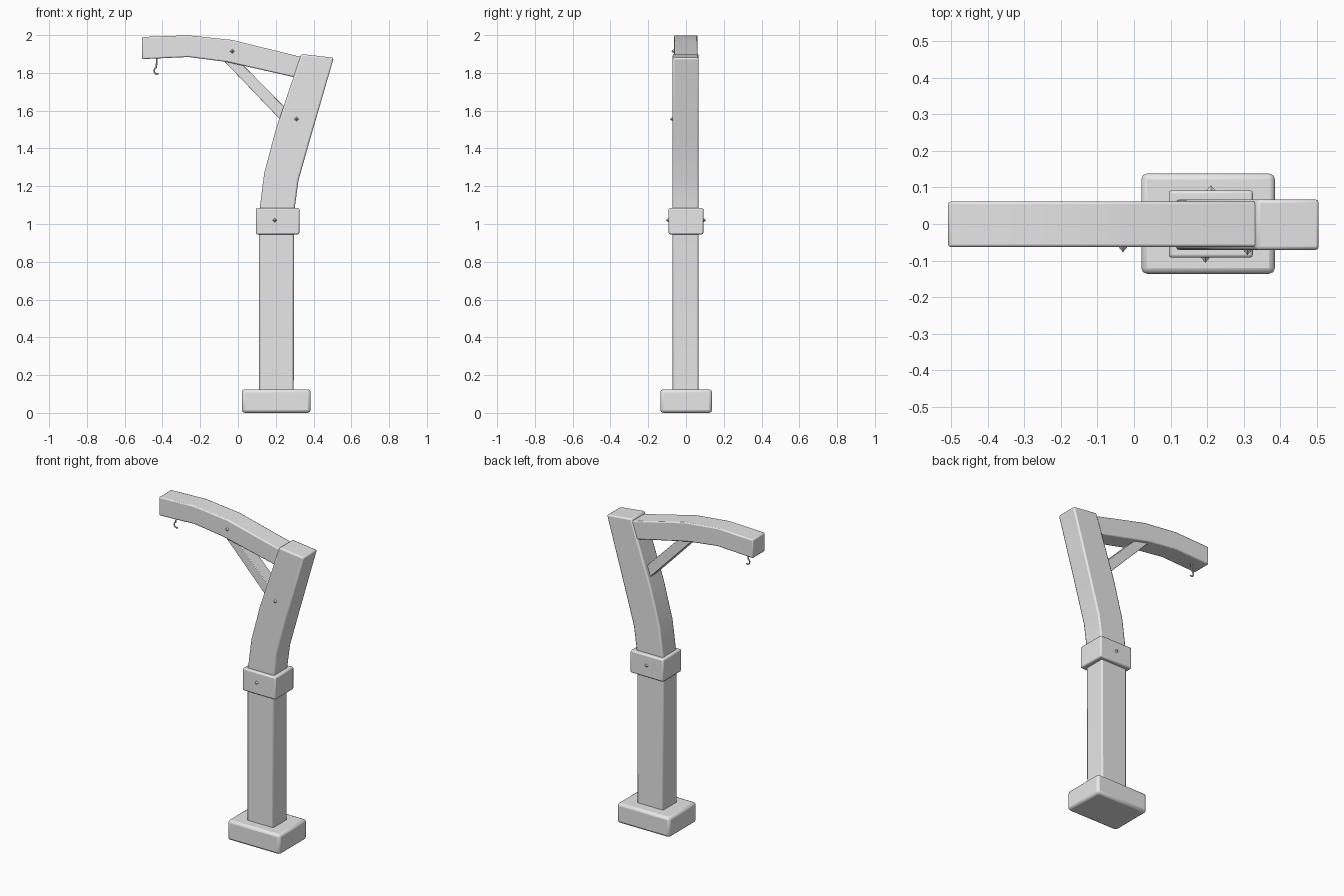
import bpy, bmesh, math
from mathutils import Vector

cube = bpy.data.objects.get("Cube")
if cube:
    bpy.data.objects.remove(cube, do_unlink=True)

GREY = (0.8, 0.8, 0.8, 1)
grey = bpy.data.materials.new("plain_grey")
grey.use_nodes = True
grey.diffuse_color = GREY
grey.node_tree.nodes["Principled BSDF"].inputs["Base Color"].default_value = GREY


def finish(name, bm, bevel=0, segments=2):
    """Turn a bmesh into a named object with softened edges."""
    bmesh.ops.recalc_face_normals(bm, faces=bm.faces)
    mesh = bpy.data.meshes.new(name)
    bm.to_mesh(mesh)
    bm.free()
    obj = bpy.data.objects.new(name, mesh)
    bpy.context.collection.objects.link(obj)
    mesh.materials.append(grey)
    if bevel:
        mod = obj.modifiers.new("soft_edges", "BEVEL")
        mod.width, mod.segments = bevel, segments
        mod.limit_method, mod.angle_limit = "ANGLE", math.radians(40)
    bpy.ops.object.select_all(action="DESELECT")
    obj.select_set(True)
    bpy.context.view_layer.objects.active = obj
    bpy.ops.object.shade_smooth_by_angle(angle=math.radians(35))
    return obj


def timber(name, sections, y0, y1, bevel):
    """Square beam lofted through pairs of (x, z) edge points."""
    bm = bmesh.new()
    rings = [[bm.verts.new((p[0], y, p[1])) for p, y in
              ((a, y0), (b, y0), (b, y1), (a, y1))] for a, b in sections]
    for r, s in zip(rings, rings[1:]):
        for i in range(4):
            j = (i + 1) % 4
            bm.faces.new((r[i], r[j], s[j], s[i]))
    bm.faces.new(rings[0])
    bm.faces.new(rings[-1])
    return finish(name, bm, bevel)


def block(name, x0, x1, y0, y1, z0, z1, bevel):
    return timber(name, [((x0, z0), (x1, z0)), ((x0, z1), (x1, z1))], y0, y1, bevel)


def bolt(name, x, y, z, side):
    """Four-sided pointed stud; side is -1 for front, 1 for back."""
    bm = bmesh.new()
    tip = bm.verts.new((x, y + side * 0.015, z))
    r = 0.016
    ring = [bm.verts.new((x + dx * r, y - side * 0.004, z + dz * r))
            for dx, dz in ((1, 0), (0, 1), (-1, 0), (0, -1))]
    for i in range(4):
        bm.faces.new((ring[i], ring[(i + 1) % 4], tip))
    bm.faces.new(ring)
    finish(name, bm)


# Foot, post and collar
block("base", 0.02, 0.385, -0.136, 0.138, 0, 0.125, 0.016)
timber("post", [((0.112, 0.1), (0.295, 0.1)), ((0.112, 1.06), (0.297, 1.06)),
                ((0.139, 1.27), (0.32, 1.23)), ((0.2, 1.5), (0.388, 1.47)),
                ((0.335, 1.9), (0.507, 1.88))], -0.071, 0.067, 0.009)
block("collar", 0.095, 0.325, -0.092, 0.092, 0.945, 1.085, 0.008)

# Arched arm and its diagonal brace
timber("arm", [((-0.508, 1.99), (-0.508, 1.873)), ((-0.262, 1.999), (-0.262, 1.884)),
               ((-0.03, 1.974), (-0.06, 1.858)), ((0.36, 1.878), (0.33, 1.77))],
       -0.063, 0.061, 0.007)
timber("brace", [((-0.10, 1.89), (-0.02, 1.89)), ((0.26, 1.515), (0.29, 1.575))],
       -0.04, 0.04, 0.004)

# Studs
bolt("arm_bolt", -0.03, -0.062, 1.915, -1)
bolt("post_bolt", 0.31, -0.07, 1.555, -1)
bolt("collar_bolt_front", 0.195, -0.091, 1.02, -1)
bolt("collar_bolt_back", 0.21, 0.091, 1.02, 1)

# Hanging hook: straight shank, then an open curl
path = [Vector((-0.43, 0, 1.89)), Vector((-0.43, 0, 1.855))]
for i in range(9):
    a = math.radians(110 + i * 32)
    path.append(Vector((-0.429 + 0.015 * math.cos(a), 0, 1.812 + 0.018 * math.sin(a))))
path = path[:9]
curve = bpy.data.curves.new("hook", "CURVE")
curve.dimensions = "3D"
curve.bevel_depth, curve.bevel_resolution = 0.0045, 1
curve.use_fill_caps = True
spline = curve.splines.new("POLY")
spline.points.add(len(path) - 1)
for pt, co in zip(spline.points, path):
    pt.co = (*co, 1)
curve.materials.append(grey)
hook = bpy.data.objects.new("hook", curve)
bpy.context.collection.objects.link(hook)
